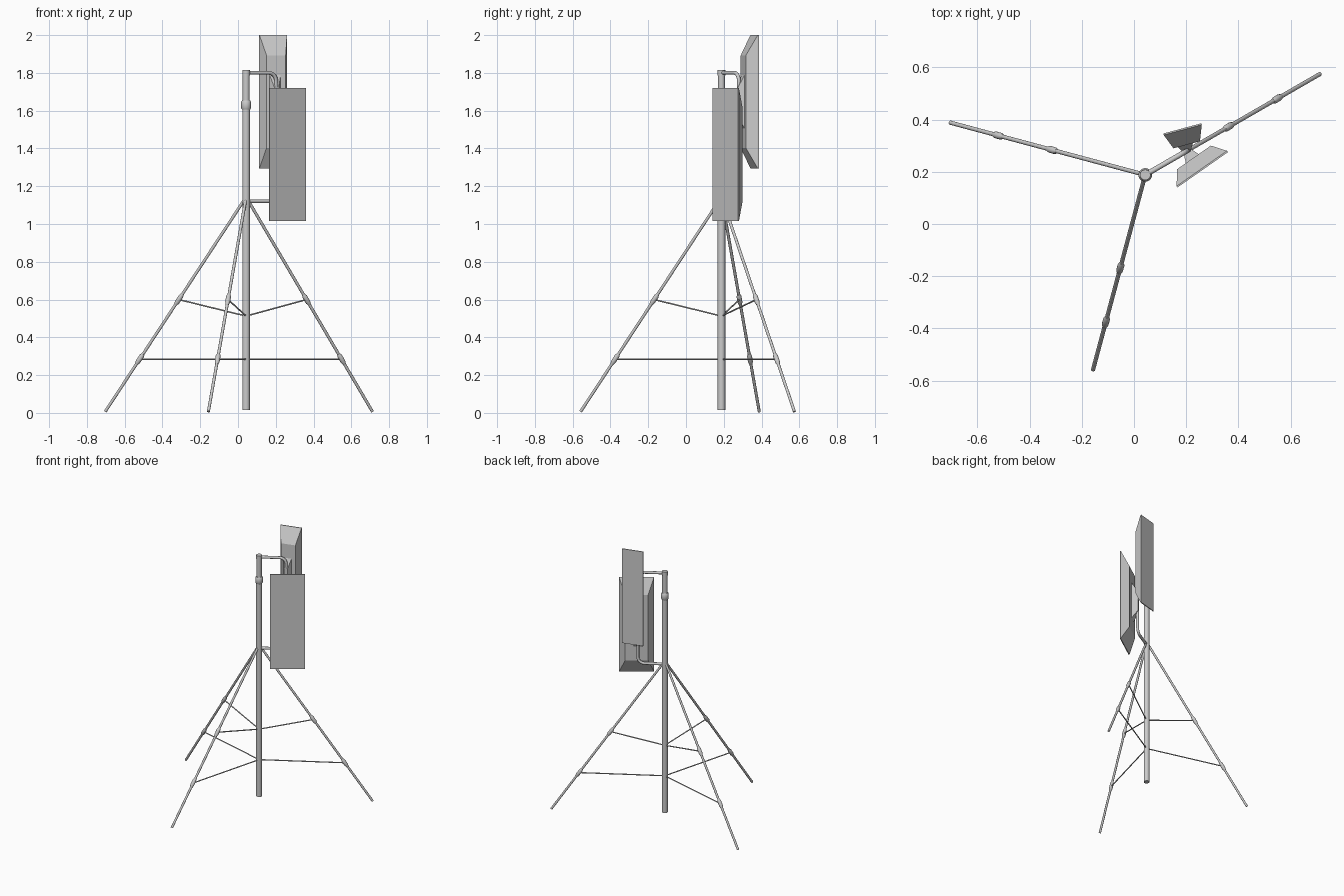
import bpy, bmesh, math
from mathutils import Vector, Matrix

if "Cube" in bpy.data.objects:
    bpy.data.objects.remove(bpy.data.objects["Cube"])

POLE = Vector((0.043, 0.188, 0))


def finish(bm, name, smooth=True):
    bmesh.ops.recalc_face_normals(bm, faces=bm.faces)
    me = bpy.data.meshes.new(name)
    bm.to_mesh(me)
    bm.free()
    ob = bpy.data.objects.new(name, me)
    bpy.context.collection.objects.link(ob)
    if smooth:
        bpy.context.view_layer.objects.active = ob
        ob.select_set(True)
        bpy.ops.object.shade_smooth_by_angle(angle=math.radians(40))
        ob.select_set(False)
    return ob


def lathe(name, a, b, profile, n=20):
    """Turned solid along a->b; profile = (fraction, radius)."""
    a, b = Vector(a), Vector(b)
    q = (b - a).to_track_quat('Z', 'Y')
    bm = bmesh.new()
    rings = []
    for t, r in profile:
        c = a.lerp(b, t)
        rings.append([bm.verts.new(c + q @ Vector((r * math.cos(2 * math.pi * i / n),
                      r * math.sin(2 * math.pi * i / n), 0))) for i in range(n)])
    for r0, r1 in zip(rings, rings[1:]):
        for i in range(n):
            j = (i + 1) % n
            bm.faces.new((r0[i], r0[j], r1[j], r1[i]))
    bm.faces.new(rings[0])
    bm.faces.new(rings[-1])
    return finish(bm, name)


def rod(name, a, b, r, n=16):
    return lathe(name, a, b, [(0, r), (1, r)], n)


def slab(name, sections, centre, angle):
    """Stack of rectangles (depth, width, height) facing local -y, turned about z."""
    m = Matrix.Translation(centre) @ Matrix.Rotation(angle, 4, 'Z')
    bm = bmesh.new()
    rings = [[bm.verts.new(m @ Vector((sx * w / 2, d, sz * h / 2)))
              for sx, sz in ((-1, -1), (1, -1), (1, 1), (-1, 1))] for d, w, h in sections]
    for r0, r1 in zip(rings, rings[1:]):
        for i in range(4):
            j = (i + 1) % 4
            bm.faces.new((r0[i], r0[j], r1[j], r1[i]))
    bm.faces.new(rings[0])
    bm.faces.new(rings[-1])
    return finish(bm, name, False)


def at(angle, radial, z):
    return POLE + Vector((radial * math.cos(angle), radial * math.sin(angle), z))


# Telescopic pole with clamp collar and top cap
rod("lower_pole", at(0, 0, 0.015), at(0, 0, 1.63), 0.020, 24)
rod("upper_pole", at(0, 0, 1.60), at(0, 0, 1.80), 0.018, 24)
rod("pole_cap", at(0, 0, 1.785), at(0, 0, 1.815), 0.020, 24)
lathe("pole_collar", at(0, 0, 1.605), at(0, 0, 1.655),
      [(0, 0.021), (0.15, 0.026), (0.85, 0.026), (1, 0.021)], 24)

# Three legs, each with two sleeves and two braces
TOP_Z, TOP_R, FOOT_Z, FOOT_R = 1.125, 0.012, 0.007, 0.772
for k, deg in enumerate((30, 165, 255)):
    ang = math.radians(deg)
    top, foot = at(ang, TOP_R, TOP_Z), at(ang, FOOT_R, FOOT_Z)
    d = (foot - top).normalized()
    rod(f"leg_{k + 1}", top, foot, 0.008)
    for label, z, pole_z in (("upper", 0.60, 0.515), ("lower", 0.285, 0.285)):
        p = top.lerp(foot, (TOP_Z - z) / (TOP_Z - FOOT_Z))
        lathe(f"{label}_sleeve_{k + 1}", p - d * 0.033, p + d * 0.033,
              [(0, 0.0085), (0.2, 0.013), (0.75, 0.013), (1, 0.0085)], 16)
        rod(f"{label}_brace_{k + 1}", p, at(ang, 0.01, pole_z), 0.004, 10)

# Bent tube carrying both panels
a30 = math.radians(30)
R, F, ZT, ZB = 0.184, 0.045, 1.80, 1.12
path = [(0.0, ZT)]
for i in range(9):
    t = math.pi / 2 * i / 8
    path.append((R - F + F * math.sin(t), ZT - F + F * math.cos(t)))
for i in range(9):
    t = math.pi / 2 * i / 8
    path.append((R - F + F * math.cos(t), ZB + F - F * math.sin(t)))
path.append((0.0, ZB))
cu = bpy.data.curves.new("bent_mount_tube", 'CURVE')
cu.dimensions = '3D'
cu.bevel_depth = 0.010
cu.bevel_resolution = 3
sp = cu.splines.new('POLY')
sp.points.add(len(path) - 1)
for pt, (r, z) in zip(sp.points, path):
    pt.co = (*at(a30, r, z), 1)
    pt.radius = 1
sp.use_smooth = True
bpy.context.collection.objects.link(bpy.data.objects.new("bent_mount_tube", cu))

# Panels: flat face with thin rim, tapering to a smaller back, plus tapered bracket
tube = at(a30, R, 0)
for name, w, wi, depth, mid, deg, z in (
        ("front", 0.236, 0.157, 0.058, (0.263, 0.2075), 35, 1.3675),
        ("rear", 0.151, 0.105, 0.065, (0.185, 0.366), 195, 1.6475)):
    ang = math.radians(deg)
    c = Vector((*mid, z))
    slab(f"{name}_panel", [(0, w, 0.705), (0.006, w, 0.705), (depth, wi, 0.49)], c, ang)
    back = Vector((-math.sin(ang), math.cos(ang), 0))
    gap = (Vector((tube.x, tube.y, z)) - c).dot(back)
    slab(f"{name}_bracket", [(depth - 0.002, 0.062, 0.29), (gap + 0.008, 0.024, 0.15)],
         c + (Vector((tube.x, tube.y, z)) - c - back * gap), ang)
